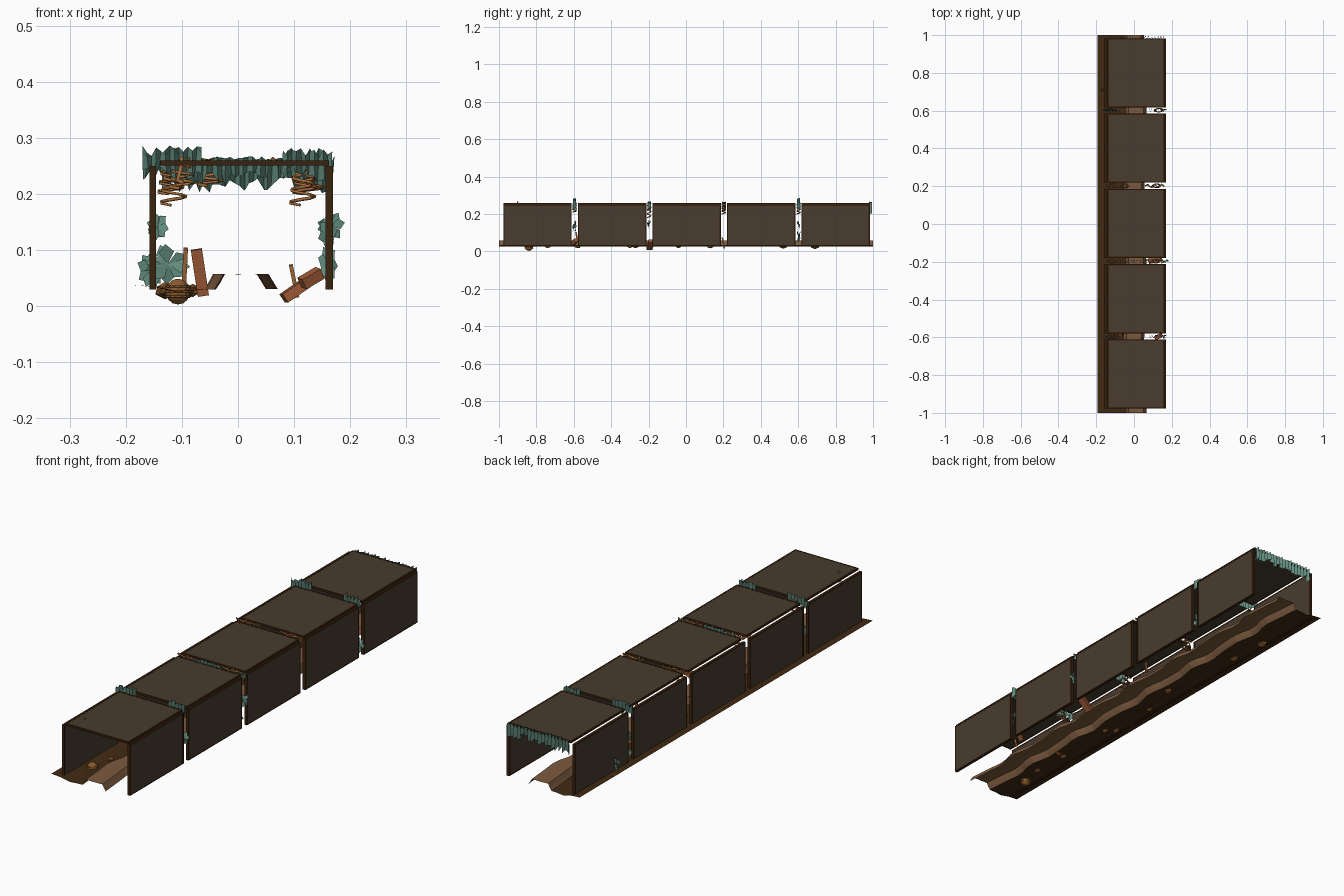
import bpy, bmesh, math, random
from mathutils import Vector, Matrix

if "Cube" in bpy.data.objects:
    bpy.data.objects.remove(bpy.data.objects["Cube"])
random.seed(4)

def mat(name, r, g, b):
    lin = lambda c: ((c / 255 + 0.055) / 1.055) ** 2.4
    m = bpy.data.materials.new(name)
    m.diffuse_color = (lin(r), lin(g), lin(b), 1)
    m.use_nodes = True
    m.node_tree.nodes["Principled BSDF"].inputs["Base Color"].default_value = m.diffuse_color
    return m

PANEL = mat("weathered panel", 72, 60, 46)
FRAME = mat("dark timber", 56, 34, 15)
EARTH = mat("dark earth", 66, 42, 19)
PATH = mat("worn path", 124, 90, 62)
LEAF = mat("dusty green", 98, 140, 126)
ROOT = mat("orange root", 172, 112, 60)
RUST = mat("rust wood", 160, 92, 56)
BASKET = mat("wicker", 140, 92, 44)

def finish(name, bm, m):
    me = bpy.data.meshes.new(name)
    bm.to_mesh(me)
    bm.free()
    me.materials.append(m)
    ob = bpy.data.objects.new(name, me)
    bpy.context.collection.objects.link(ob)
    return ob

def add_box(bm, lo, hi):
    lo, hi = Vector(lo), Vector(hi)
    c, s = (lo + hi) / 2, hi - lo
    bmesh.ops.create_cube(bm, size=1, matrix=Matrix.Translation(c) @ Matrix.Diagonal((s.x, s.y, s.z, 1)))

def box(name, lo, hi, m):
    bm = bmesh.new()
    add_box(bm, lo, hi)
    return finish(name, bm, m)

# five bays: two walls and a roof, each a thin panel with a timber rim
L, PITCH, F = 0.366, 0.3985, 0.007
for i in range(5):
    y0 = (i - 2) * PITCH - L / 2 + 0.003
    y1 = y0 + L
    for side, xa, xb in (("left", -0.158, -0.146), ("right", 0.156, 0.169)):
        box(side + "_wall_panel", (xa + .0005, y0 + .003, 0.033), (xb - .0005, y1 - .003, 0.247), PANEL)
        bm = bmesh.new()
        for ya, yb in ((y0, y0 + F), (y1 - F, y1)):
            add_box(bm, (xa, ya, 0.03), (xb, yb, 0.25))
        for za, zb in ((0.03, 0.034), (0.244, 0.25)):
            add_box(bm, (xa, y0, za), (xb, y1, zb))
        finish(side + "_wall_rim", bm, FRAME)
    box("roof_panel", (-0.136, y0 + .003, 0.2515), (0.157, y1 - .003, 0.2595), PANEL)
    bm = bmesh.new()
    for ya, yb in ((y0, y0 + F), (y1 - F, y1)):
        add_box(bm, (-0.139, ya, 0.251), (0.162, yb, 0.26))
    for xa, xb in ((-0.139, -0.133), (0.154, 0.162)):
        add_box(bm, (xa, y0, 0.251), (xb, y1, 0.26))
    finish("roof_rim", bm, FRAME)

# ground sheets: cross-section swept along y with wandering edges
def sheet(name, profile, m, sway):
    bm = bmesh.new()
    n, rows = 48, []
    for j in range(n + 1):
        y = -1 + 2 * j / n
        w = 0.008 * math.sin(y * 24) + 0.003 * math.sin(y * 41)
        rows.append([bm.verts.new((x + w * s, y, z)) for (x, z), s in zip(profile, sway)])
    for a, b in zip(rows, rows[1:]):
        for k in range(len(profile) - 1):
            bm.faces.new((a[k], a[k + 1], b[k + 1], b[k]))
    return finish(name, bm, m)

sheet("earth_bank", [(-0.192, 0.038), (-0.15, 0.035), (-0.11, 0.026), (-0.08, 0.029), (-0.05, 0.030)],
      EARTH, (0, .3, .6, 1, 1))
sheet("raised_path", [(-0.05, 0.030), (-0.042, 0.042), (-0.034, 0.057), (0.0, 0.056),
                      (0.044, 0.057), (0.052, 0.044), (0.06, 0.031)], PATH, (1, 1, 1, .2, 1, 1, 1))

# pleated hanging moss: zigzag strip with ragged top and bottom
def fringe(name, xa, xb, y, top, bottom, up=0.01, down=0.03):
    bm = bmesh.new()
    n = max(4, int((xb - xa) / 0.008))
    prev = None
    for k in range(n + 1):
        x = xa + (xb - xa) * k / n
        dy = 0.007 * (-1) ** k
        zt = top + random.uniform(-up, up)
        zb = bottom + random.uniform(-0.5, 0.5) * down
        cur = [bm.verts.new((x, y + dy, zt)),
               bm.verts.new((x + random.uniform(-.003, .003), y + dy * 1.4, zb))]
        if prev:
            bm.faces.new((prev[0], cur[0], cur[1], prev[1]))
        prev = cur
    return finish(name, bm, LEAF)

fringe("back_moss", -0.135, 0.16, 0.986, 0.262, 0.215, 0.004)
fringe("middle_moss", -0.11, 0.05, -0.197, 0.263, 0.225, 0.004)
fringe("right_moss", 0.10, 0.172, -0.197, 0.26, 0.235)
for gy in (-0.596, 0.602):
    fringe("left_moss", -0.17, -0.065, gy, 0.277, 0.235)
    fringe("right_moss", 0.08, 0.168, gy, 0.273, 0.235)

# leaf clumps: crossed kite-shaped blades fanned around a centre
def clump(x, y, z, rx, rz, n=7):
    bm = bmesh.new()
    for k in range(n):
        a = 2 * math.pi * k / n + random.uniform(-.3, .3)
        d = Vector((math.cos(a) * rx, random.uniform(-.012, .012), math.sin(a) * rz))
        s = Vector((-math.sin(a) * rx, random.uniform(-.01, .01), math.cos(a) * rz)) * 0.35
        c = Vector((x, y, z))
        v = [bm.verts.new(p) for p in (c, c + d * .6 + s, c + d, c + d * .6 - s)]
        bm.faces.new(v)
    finish("leaf_clump", bm, LEAF)

clump(-0.143, -0.596, 0.143, 0.02, 0.026)
clump(0.166, -0.197, 0.143, 0.025, 0.028)
clump(0.160, -0.596, 0.13, 0.018, 0.03)
clump(0.160, 0.602, 0.075, 0.018, 0.035)
clump(-0.145, 0.602, 0.14, 0.016, 0.026)
clump(-0.155, 0.71, 0.065, 0.026, 0.033, 9)
clump(-0.125, 0.602, 0.075, 0.04, 0.036, 9)

# curling roots hanging in the gaps
def tube(name, pts, r, m):
    cu = bpy.data.curves.new(name, 'CURVE')
    cu.dimensions = '3D'
    cu.bevel_depth, cu.bevel_resolution, cu.use_fill_caps = r, 0, True
    sp = cu.splines.new('POLY')
    sp.points.add(len(pts) - 1)
    for p, q in zip(sp.points, pts):
        p.co = (*q, 1)
    cu.materials.append(m)
    ob = bpy.data.objects.new(name, cu)
    bpy.context.collection.objects.link(ob)

def root(x, y, top, bottom, r):
    n = 26
    tube("hanging_root", [(x + r * math.cos(k * .9) * (.6 + .4 * k / n), y + .01 * math.sin(k * .9),
                           top + (bottom - top) * k / n) for k in range(n + 1)], 0.003, m=ROOT)

for x, y, b in ((-.115, -.197, .18), (.115, -.197, .18), (-.12, .202, .20), (.12, .202, .20),
                (-.10, -.596, .21), (.13, .602, .2), (-.05, .202, .215)):
    root(x, y, 0.262, b, 0.024)

# roots lying across the gap tops
for gy in (0.202, -0.197):
    for xa, xb in ((-.15, -.06), (.06, .16)):
        tube("roof_root", [(xa + (xb - xa) * k / 8, gy + .008 * math.sin(k * 2), .258 + .005 * math.cos(k * 3))
                           for k in range(9)], 0.004, ROOT)

# wicker basket with hoops
bm = bmesh.new()
bmesh.ops.create_uvsphere(bm, u_segments=10, v_segments=7, radius=0.023,
                          matrix=Matrix.Translation((-0.107, -0.84, 0.026)))
finish("basket", bm, BASKET)
for h in (-0.009, 0.0, 0.009):
    r = math.sqrt(0.0235 ** 2 - h * h)
    tube("basket_hoop", [(-.107 + r * math.cos(k * math.pi / 6), -.84 + r * math.sin(k * math.pi / 6), .026 + h)
                         for k in range(13)], 0.002, BASKET)

# fallen boards
def board(loc, size, rot, m=RUST):
    bm = bmesh.new()
    bmesh.ops.create_cube(bm, size=1)
    ob = finish("fallen_board", bm, m)
    ob.location, ob.scale, ob.rotation_euler = loc, size, rot

board((-0.068, -0.58, 0.06), (0.02, 0.008, 0.085), (0.2, -0.15, 0))
board((-0.095, -0.30, 0.065), (0.008, 0.008, 0.08), (0.3, 0.05, 0), ROOT)
board((0.112, -0.19, 0.035), (0.075, 0.03, 0.018), (0, -0.6, 0.2))
board((0.10, 0.20, 0.045), (0.007, 0.007, 0.06), (0.2, -0.2, 0), ROOT)
board((0.13, -0.596, 0.05), (0.04, 0.02, 0.02), (0.2, -0.5, 0.4))

# pebbles half sunk in the bank
for k, y in enumerate((-0.74, -0.58, -0.3, -0.27, -0.04, 0.13, 0.52, 0.69)):
    bm = bmesh.new()
    s = random.uniform(.7, 1.1)
    bmesh.ops.create_icosphere(bm, subdivisions=1, radius=0.018 * s, matrix=Matrix.Translation(
        (-0.11 + random.uniform(-.03, .03), y, 0.028)) @ Matrix.Diagonal((1, 1.3, .8, 1)))
    finish("pebble", bm, BASKET)

# hook through the front roof
tube("roof_hook", [(-.10, -.90, .266), (-.102, -.902, .245), (-.108, -.90, .225), (-.098, -.90, .22)], 0.005, ROOT)
